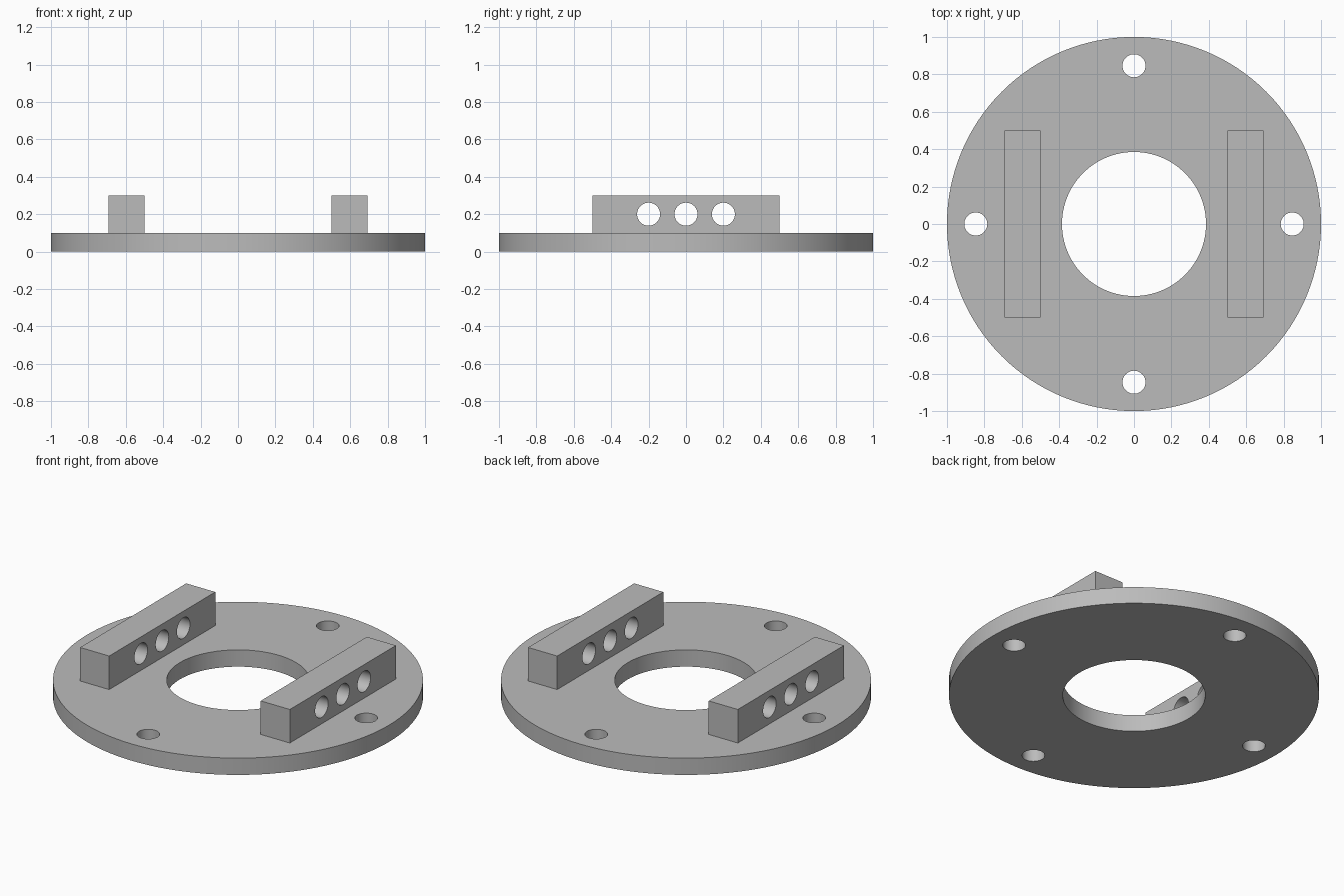
import bpy
import math

# Remove the default object
if "Cube" in bpy.data.objects:
    bpy.data.objects.remove(bpy.data.objects["Cube"], do_unlink=True)

PLATE_HEIGHT = 0.1
HOLE_RADIUS = 0.0615
BOLT_CIRCLE = 0.846
BAR_SIZE = (0.192, 1.0, 0.2)
BAR_X = 0.596

# Single grey material
grey = bpy.data.materials.new("plain grey")
grey.use_nodes = True
colour = (0.5, 0.5, 0.5, 1)
grey.diffuse_color = colour
grey.node_tree.nodes["Principled BSDF"].inputs["Base Color"].default_value = colour


def cylinder(name, radius, depth, location, rotation=(0, 0, 0), sides=64):
    bpy.ops.mesh.primitive_cylinder_add(vertices=sides, radius=radius, depth=depth,
                                        location=location, rotation=rotation)
    obj = bpy.context.object
    obj.name = name
    return obj


def drill(target, cutters):
    """Cut every cutter out of the target, then discard the cutters."""
    for cutter in cutters:
        cutter.hide_render = True
        mod = target.modifiers.new("hole", 'BOOLEAN')
        mod.operation = 'DIFFERENCE'
        mod.solver = 'EXACT'
        mod.object = cutter
        bpy.context.view_layer.objects.active = target
        bpy.ops.object.modifier_apply(modifier=mod.name)
        bpy.data.objects.remove(cutter, do_unlink=True)


def finish(obj):
    obj.data.materials.clear()
    obj.data.materials.append(grey)
    bpy.ops.object.select_all(action='DESELECT')
    obj.select_set(True)
    bpy.context.view_layer.objects.active = obj
    bpy.ops.object.shade_smooth_by_angle(angle=math.radians(30))


# Round base plate with a central opening and four bolt holes
mid = PLATE_HEIGHT / 2
plate = cylinder("base_plate", 1, PLATE_HEIGHT, (0, 0, mid), sides=128)
cutters = [cylinder("opening_cutter", 0.385, 1, (0, 0, mid), sides=96)]
for i in range(4):
    angle = i * math.pi / 2
    spot = (BOLT_CIRCLE * math.cos(angle), BOLT_CIRCLE * math.sin(angle), mid)
    cutters.append(cylinder("bolt_cutter", HOLE_RADIUS, 1, spot))
drill(plate, cutters)
finish(plate)

# Two upright bars, each with three cross holes
bar_z = PLATE_HEIGHT + BAR_SIZE[2] / 2
for side, x in (("left", BAR_X), ("right", -BAR_X)):
    bpy.ops.mesh.primitive_cube_add(size=1, location=(x, 0, bar_z))
    bar = bpy.context.object
    bar.name = side + "_bar"
    bar.scale = BAR_SIZE
    bpy.ops.object.transform_apply(location=False, rotation=False, scale=True)
    drill(bar, [cylinder("cross_cutter", HOLE_RADIUS, 0.5, (x, y, bar_z),
                         (0, math.pi / 2, 0)) for y in (-0.2, 0, 0.2)])
    finish(bar)
